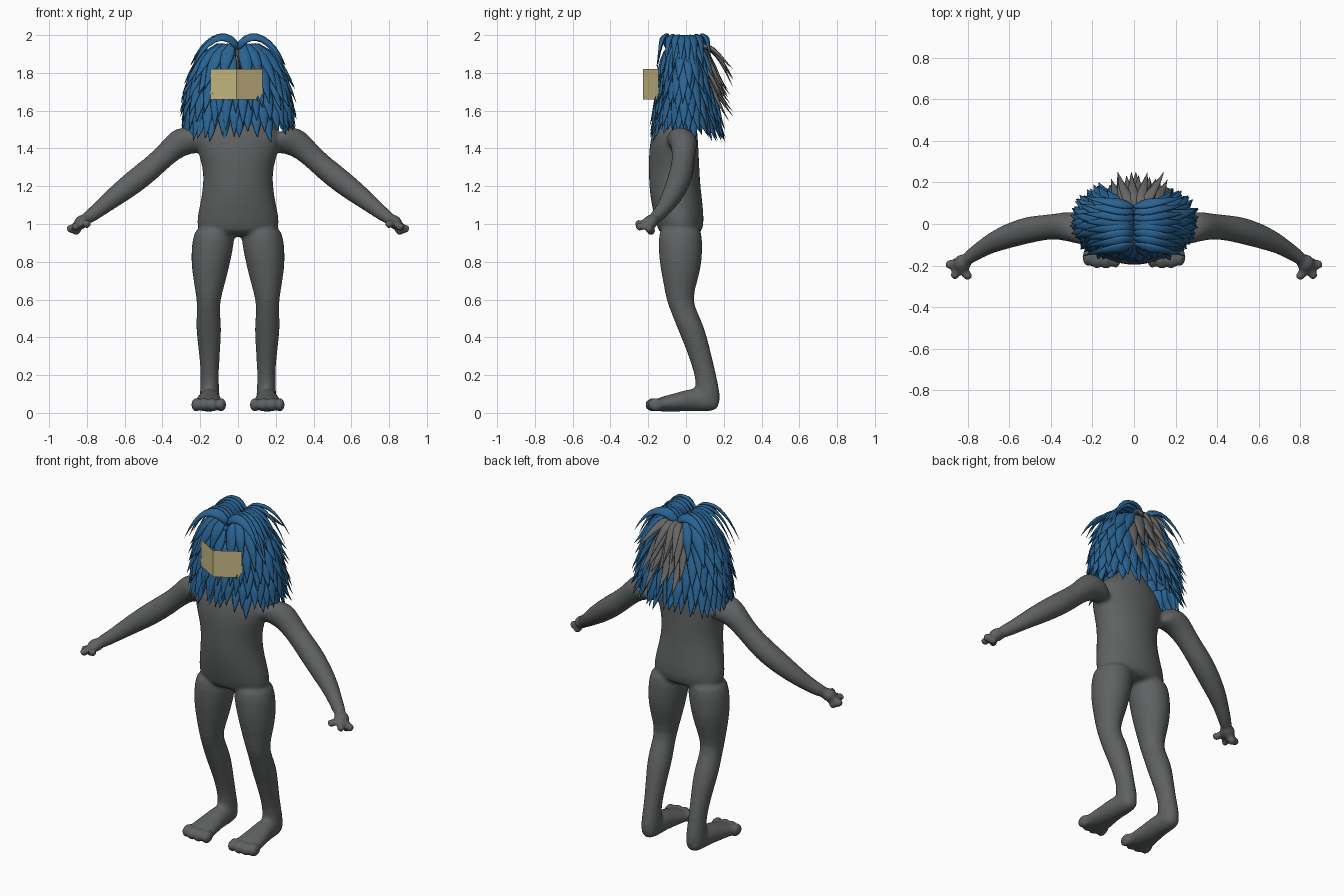
import bpy, bmesh, math, random
from mathutils import Vector, Matrix
from mathutils.geometry import interpolate_bezier

if "Cube" in bpy.data.objects:
    bpy.data.objects.remove(bpy.data.objects["Cube"])

random.seed(4)
X, Y, Z = Vector((1, 0, 0)), Vector((0, 1, 0)), Vector((0, 0, 1))


def material(name, rgb):
    m = bpy.data.materials.new(name)
    m.diffuse_color = (*rgb, 1)
    m.use_nodes = True
    m.node_tree.nodes["Principled BSDF"].inputs["Base Color"].default_value = m.diffuse_color
    return m


GREY = material("charcoal grey", (0.115, 0.12, 0.122))
LOCK_GREY = material("lock grey", (0.135, 0.132, 0.13))
BLUE = material("deep blue", (0.022, 0.125, 0.29))
TAN = material("tan", (0.58, 0.485, 0.225))


def finish(bm, name, mat, smooth=True):
    bmesh.ops.recalc_face_normals(bm, faces=bm.faces)
    for f in bm.faces:
        f.smooth = smooth
    me = bpy.data.meshes.new(name)
    bm.to_mesh(me)
    bm.free()
    me.materials.append(mat)
    ob = bpy.data.objects.new(name, me)
    bpy.context.collection.objects.link(ob)
    return ob


def skin_rings(bm, rings):
    """Join rings of points into a closed tube."""
    loops = [[bm.verts.new(p) for p in r] for r in rings]
    n = len(loops[0])
    for a, b in zip(loops, loops[1:]):
        for i in range(n):
            bm.faces.new((a[i], a[(i + 1) % n], b[(i + 1) % n], b[i]))
    bm.faces.new(loops[0])
    bm.faces.new(loops[-1])


def loft(bm, sections, u, v, n=16):
    """sections: (centre, radius along u, radius along v)"""
    rings = []
    for c, ru, rv in sections:
        rings.append([Vector(c) + u * ru * math.cos(k * math.tau / n)
                      + v * rv * math.sin(k * math.tau / n) for k in range(n)])
    skin_rings(bm, rings)


def limb(bm, points):
    """points: x, y, z, radius"""
    d = (Vector(points[-1][:3]) - Vector(points[0][:3])).normalized()
    u = d.orthogonal().normalized()
    loft(bm, [(p[:3], p[3], p[3]) for p in points], u, d.cross(u))


def ball(bm, c, r):
    m = Matrix.Translation(c) @ Matrix.Diagonal((*r, 1))
    bmesh.ops.create_uvsphere(bm, u_segments=16, v_segments=10, radius=1, matrix=m)


# ---- body: overlapping lofts fused into one smooth skin
bm = bmesh.new()
TORSO = [(.93, -.03, .205, .11), (1.0, -.03, .226, .128), (1.1, -.047, .203, .137),
         (1.2, -.06, .185, .137), (1.3, -.063, .185, .135), (1.4, -.065, .222, .132),
         (1.48, -.06, .23, .122), (1.54, -.05, .18, .105), (1.6, -.04, .09, .075),
         (1.66, -.03, .06, .06)]
LEG = [(1.0, .12, -.03, .1, .11), (.92, .13, -.03, .117, .12), (.8, .145, -.028, .107, .117),
       (.7, .15, -.03, .088, .094), (.6, .156, -.037, .063, .07), (.53, .157, -.008, .062, .072),
       (.45, .155, .026, .07, .074), (.35, .152, .06, .06, .066), (.25, .15, .09, .051, .06),
       (.17, .15, .11, .048, .058), (.1, .15, .115, .055, .068), (.02, .15, .12, .05, .06)]
FOOT = [(.18, .15, .06, .04, .042), (.12, .15, .062, .052, .058), (.04, .152, .072, .06, .064),
        (-.04, .155, .058, .07, .052), (-.12, .155, .047, .085, .042), (-.165, .155, .042, .082, .034)]
ARM = [(.18, -.035, 1.44, .09), (.29, -.015, 1.45, .08), (.36, -.012, 1.39, .066),
       (.42, -.015, 1.33, .061), (.5, -.025, 1.262, .066), (.6, -.055, 1.185, .062),
       (.7, -.095, 1.108, .048), (.77, -.145, 1.048, .038), (.82, -.175, 1.02, .036)]
FINGERS = [(.8, -.25, 1.0), (.86, -.245, .985), (.887, -.195, .975), (.855, -.185, .962)]

loft(bm, [((0, cy, z), rx, ry) for z, cy, rx, ry in TORSO], X, Y, 24)
for s in (-1, 1):
    loft(bm, [((s * cx, cy, z), rx, ry) for z, cx, cy, rx, ry in LEG], X, Y)
    loft(bm, [((s * cx, y, cz), rx, rz) for y, cx, cz, rx, rz in FOOT], X, Z)
    for tx, ty in ((.088, -.168), (.134, -.175), (.18, -.172), (.222, -.16)):
        ball(bm, (s * tx, ty, .043), (.027, .046, .037))
    limb(bm, [(s * x, y, z, r) for x, y, z, r in ARM])
    ball(bm, (s * .825, -.187, 1.012), (.044, .044, .036))
    for fx, fy, fz in FINGERS:
        limb(bm, [(s * .825, -.19, 1.01, .024), (s * fx, fy, fz, .022)])
        ball(bm, (s * fx, fy, fz), (.024, .024, .024))
for v in bm.verts:
    v.co.z = max(v.co.z, .004)
body = finish(bm, "body", GREY)
body.modifiers.new("round", 'SUBSURF').levels = 1
rm = body.modifiers.new("fuse", 'REMESH')
rm.mode, rm.voxel_size, rm.use_smooth_shade = 'VOXEL', .011, True
sm = body.modifiers.new("soften", 'SMOOTH')
sm.factor, sm.iterations = .5, 7

# ---- hair: pointed leaf-shaped locks layered over an egg-shaped shell
SHELL = [(2.0, .05, .09), (1.95, .13, .108), (1.9, .18, .118), (1.8, .225, .125), (1.7, .25, .135),
         (1.6, .26, .148), (1.5, .25, .155), (1.3, .24, .16)]


def shell(z):
    for (z1, a1, b1), (z2, a2, b2) in zip(SHELL, SHELL[1:]):
        if z >= z2:
            t = min(1, max(0, (z1 - z) / (z1 - z2)))
            return a1 + (a2 - a1) * t, b1 + (b2 - b1) * t
    return SHELL[-1][1:]


def lock(bm, pts, width, thick):
    rings, n, last = [], 8, len(pts) - 1
    for i, p in enumerate(pts):
        t = i / last
        tan = (pts[min(i + 1, last)] - pts[max(i - 1, 0)]).normalized()
        out = Vector((p.x / .073, p.y / .0225, max(0, p.z - 1.85) * 40))
        side = tan.cross(out).normalized()
        out = side.cross(tan).normalized()
        f = min(1, .45 + 2 * t) * max(.02, 1 - t ** 1.8)
        rings.append([p + side * width * f * math.cos(k * math.tau / n)
                      + out * thick * f * math.sin(k * math.tau / n) for k in range(n)])
    skin_rings(bm, rings)


blue, grey = bmesh.new(), bmesh.new()

# crown locks arching away from the centre parting
for s in (-1, 1):
    for i in range(8):
        y = -.115 + .215 * i / 7
        drop = random.uniform(-.03, .03)
        pts = interpolate_bezier(Vector((0, .85 * y, 1.93)), Vector((s * .05, y, 2.03)),
                                 Vector((s * .17, 1.1 * y, 2.01)),
                                 Vector((s * .25, 1.35 * y, 1.82 + drop)), 10)
        lock(blue, pts, .034, .015)

# hanging tiers
TIERS = [(1.95, .22), (1.89, .23), (1.82, .23), (1.75, .23), (1.68, .22), (1.62, .17)]
COUNT = 22
for row, (z0, length) in enumerate(TIERS):
    for i in range(COUNT):
        th = (i + .5 * (row % 2) + .25) * math.tau / COUNT + random.uniform(-.05, .05)
        cx, sy = math.cos(th), math.sin(th)
        if z0 > 1.85 and sy < 0 and abs(cx) < .15:
            continue                                   # open parting over the face
        is_grey = sy > .8 and -.42 < cx < .55 and z0 > 1.78
        ln = length * random.uniform(.85, 1.12)
        flare = random.uniform(.03, .05) if abs(cx) > .5 else random.uniform(.015, .03)
        if sy > .3:
            flare += .02
        if is_grey:
            flare, ln = random.uniform(.075, .1), ln * 1.12
        pts = []
        for k in range(9):
            t = k / 8
            z = z0 - ln * t
            a, b = shell(z)
            o = -.02 + .03 * min(1, 2 * t) + flare * t * t
            pts.append(Vector(((a + o) * cx, (b + o) * sy, z)))
        lock(grey if is_grey else blue, pts, random.uniform(.034, .042), .016)

# long grey locks sweeping back from the crown
for x in (-.06, -.01, .05, .11):
    pts = interpolate_bezier(Vector((.02 + .2 * x, .05, 1.92)), Vector((x * .5, .13, 1.98)),
                             Vector((x, .18, 1.88)), Vector((x * 1.3, .25, 1.71 + abs(x))), 10)
    lock(grey, pts, .034, .016)
finish(blue, "blue_hair", BLUE)
finish(grey, "grey_hair_locks", LOCK_GREY)

# ---- folded visor: two thin flat panels meeting at the front
bm = bmesh.new()
cols = [[bm.verts.new((x, y, z)) for z in (1.66, 1.82)]
        for x, y in ((-.146, -.146), (-.008, -.227), (.13, -.146))]
for a, b in zip(cols, cols[1:]):
    bm.faces.new((a[0], b[0], b[1], a[1]))
finish(bm, "folded_visor", TAN, False)
